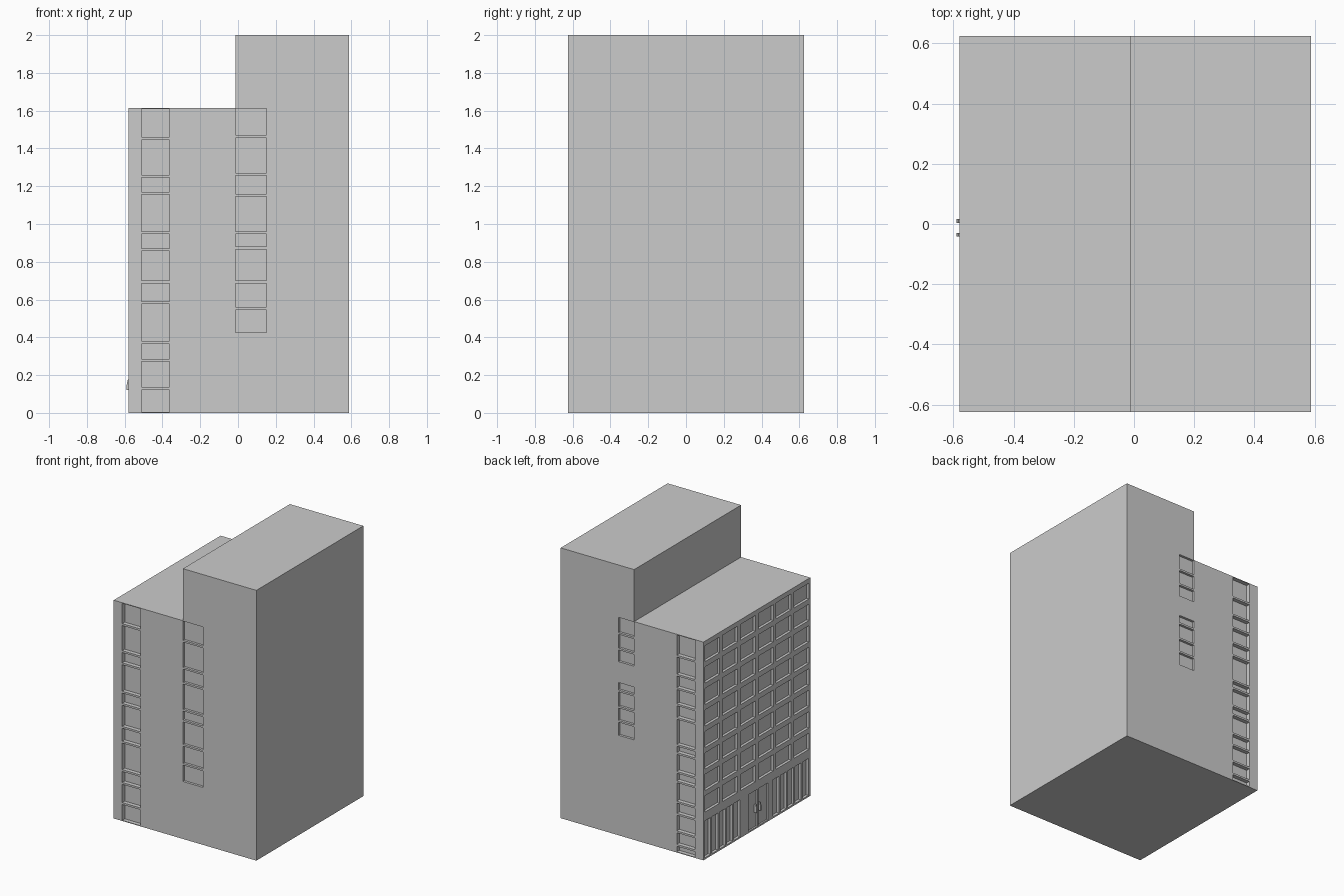
import bpy, bmesh

if "Cube" in bpy.data.objects:
    bpy.data.objects.remove(bpy.data.objects["Cube"])

def material(name, v):
    m = bpy.data.materials.new(name)
    m.diffuse_color = (v, v, v, 1)
    m.use_nodes = True
    m.node_tree.nodes["Principled BSDF"].inputs["Base Color"].default_value = m.diffuse_color
    return m

GREY = material("concrete grey", 0.6)

def make_object(name, bm):
    bmesh.ops.recalc_face_normals(bm, faces=bm.faces)
    me = bpy.data.meshes.new(name)
    bm.to_mesh(me)
    bm.free()
    me.materials.append(GREY)
    ob = bpy.data.objects.new(name, me)
    bpy.context.collection.objects.link(ob)
    return ob

def add_prism(bm, profile, y0, y1):
    """Extrude an x-z outline along y."""
    f = bm.faces.new([bm.verts.new((x, y0, z)) for x, z in profile])
    ext = bmesh.ops.extrude_face_region(bm, geom=[f])
    bmesh.ops.translate(bm, vec=(0, y1 - y0, 0),
                        verts=[v for v in ext["geom"] if isinstance(v, bmesh.types.BMVert)])

def add_box(bm, x0, x1, y0, y1, z0, z1):
    add_prism(bm, [(x0, z0), (x1, z0), (x1, z1), (x0, z1)], y0, y1)

L, R, M, H = -0.58, 0.588, -0.013, 0.625   # left, right, step and half depth
LOW, TOP = 1.615, 2.0

# Stepped building mass
bm = bmesh.new()
add_prism(bm, [(L, 0), (R, 0), (R, TOP), (M, TOP), (M, LOW), (L, LOW)], -H, H)
body = make_object("building_body", bm)

# Recesses cut into the walls
cut = bmesh.new()

def facade_cell(y0, y1, z0, z1, depth=0.02):
    add_box(cut, L - 0.05, L + depth, y0, y1, z0, z1)

def side_strip(side, x0, x1, z0, z1, bars, depth):
    """Vertical window strip on the front (-1) or back (+1); bars are (low, high) solid bands."""
    z = z0
    for lo, hi in sorted(bars) + [(z1, z1)]:
        ya, yb = sorted((side * (H + 0.05), side * (H - depth)))
        add_box(cut, x0, x1, ya, yb, z, lo)
        z = hi

def thin(heights, t=0.014):
    return [(h - t, h) for h in heights]

# Upper windows: six columns by eight rows
rows = [(0.35 + i * 0.159, 0.47 + i * 0.159) for i in range(8)]
rows[-1] = (rows[-1][0], 1.58)
for z0, z1 in rows:
    for c in range(6):
        y = 0.609 - c * 0.2086
        facade_cell(y - 0.175, y, z0, z1)

# Ground floor glazing either side of the double door
for start in (0.61, -0.19):
    for i in range(5):
        y = start - i * 0.0855
        facade_cell(y - 0.07, y, 0.012, 0.285)
for y0, y1 in ((-0.008, 0.1), (-0.13, -0.022)):
    facade_cell(y0, y1, 0.012, 0.285, 0.012)

# Side window strips near the facade and at the step
side_strip(-1, -0.51, -0.362, 0.005, 1.61,
           thin((1.46, 1.26, 1.17, 0.96, 0.87, 0.70, 0.59, 0.38, 0.285, 0.136)), 0.03)
side_strip(1, -0.51, -0.362, 0.005, 1.61,
           thin((1.46, 1.32, 1.22, 1.10, 1.0, 0.80, 0.74, 0.60, 0.53, 0.38, 0.29, 0.16, 0.06)), 0.03)
side_strip(-1, M, 0.152, 0.425, 1.612,
           thin((1.47, 1.27, 1.16, 0.96, 0.88, 0.70, 0.56)), 0.018)
side_strip(1, M, 0.115, 0.74, 1.612,
           thin((1.50, 1.385, 1.075, 0.955, 0.85)) + [(1.13, 1.285)], 0.018)

cutter = make_object("recess_cutter", cut)
cutter.hide_render = True
cutter.display_type = 'WIRE'
mod = body.modifiers.new("recesses", 'BOOLEAN')
mod.operation = 'DIFFERENCE'
mod.solver = 'EXACT'
mod.object = cutter

# Apply the cut and drop the helper
bpy.context.view_layer.objects.active = body
body.select_set(True)
bpy.ops.object.modifier_apply(modifier=mod.name)
bpy.data.objects.remove(cutter)

# Door handles, tapering upward
for name, y in (("door_handle_left", 0.01), ("door_handle_right", -0.036)):
    bm = bmesh.new()
    add_prism(bm, [(L + 0.015, 0.12), (-0.59, 0.12), (-0.589, 0.15), (-0.583, 0.178), (L + 0.015, 0.178)],
              y - 0.006, y + 0.006)
    make_object(name, bm)
